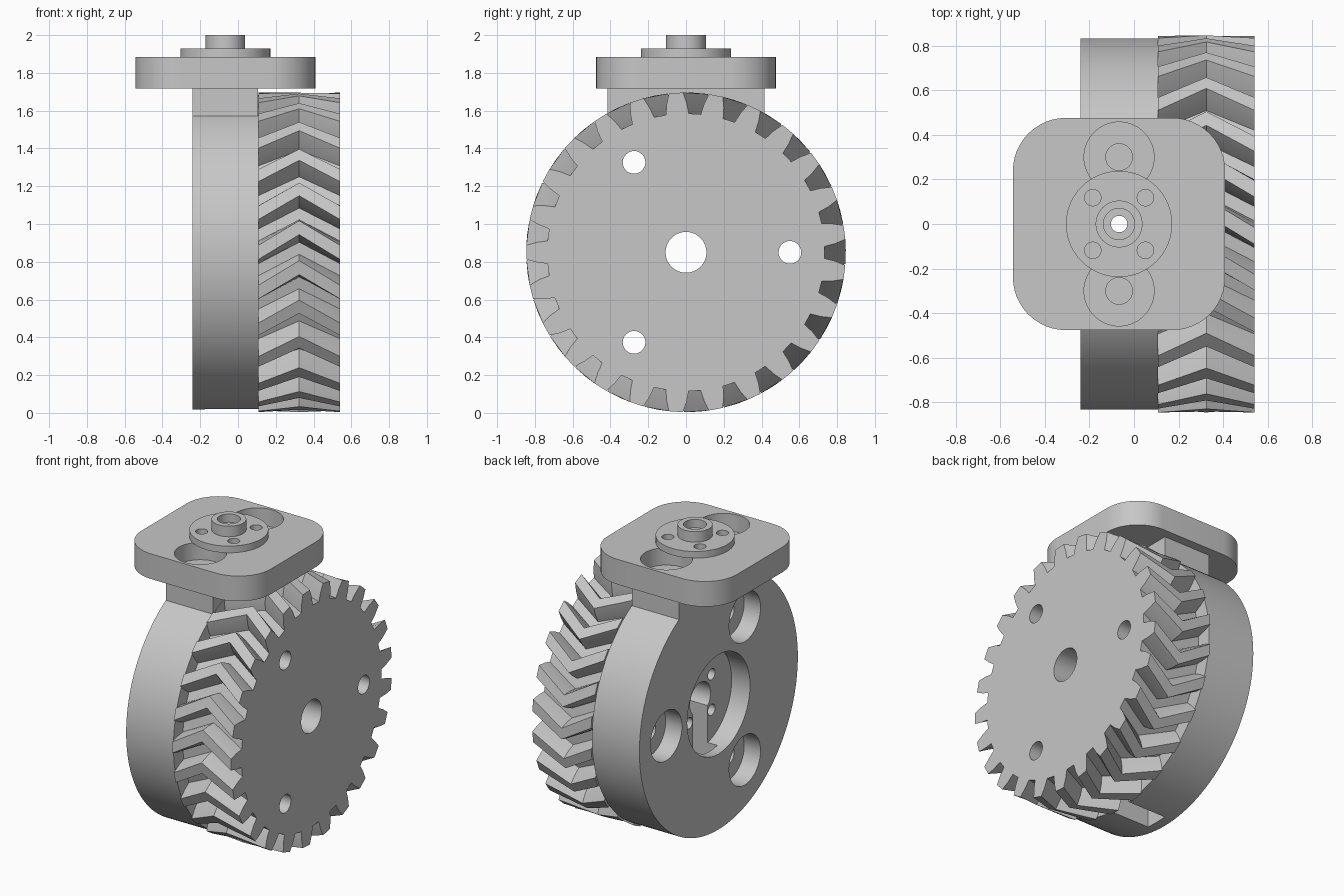
import bpy, bmesh
from math import sin, cos, pi

if "Cube" in bpy.data.objects:
    bpy.data.objects.remove(bpy.data.objects["Cube"], do_unlink=True)

grey = bpy.data.materials.new("plain grey")
grey.use_nodes = True
grey.diffuse_color = (0.57, 0.57, 0.57, 1)
grey.node_tree.nodes["Principled BSDF"].inputs["Base Color"].default_value = (0.57, 0.57, 0.57, 1)

AXLE_Z = 0.85      # height of the wheel axis
PX = -0.067        # x of the vertical mount axis
HOLE_RING = 0.55   # radius of the three-hole pattern


def finish(ob, name):
    ob.name = name
    ob.data.materials.clear()
    ob.data.materials.append(grey)
    return ob


def cyl_x(name, r, x0, x1, y=0, z=AXLE_Z, n=64):
    bpy.ops.mesh.primitive_cylinder_add(vertices=n, radius=r, depth=x1 - x0,
                                        location=((x0 + x1) / 2, y, z), rotation=(0, pi / 2, 0))
    return finish(bpy.context.object, name)


def cyl_z(name, r, z0, z1, x=PX, y=0, n=64):
    bpy.ops.mesh.primitive_cylinder_add(vertices=n, radius=r, depth=z1 - z0,
                                        location=(x, y, (z0 + z1) / 2))
    return finish(bpy.context.object, name)


def box(name, x0, x1, half_y, z0, z1):
    bpy.ops.mesh.primitive_cube_add(size=1, location=((x0 + x1) / 2, 0, (z0 + z1) / 2))
    ob = bpy.context.object
    ob.scale = (x1 - x0, 2 * half_y, z1 - z0)
    bpy.ops.object.transform_apply(location=False, rotation=False, scale=True)
    return finish(ob, name)


def loft(name, rings):
    """Solid through equal-length rings of points, capped at both ends."""
    bm = bmesh.new()
    loops = [[bm.verts.new(p) for p in ring] for ring in rings]
    n = len(loops[0])
    for a, b in zip(loops, loops[1:]):
        for i in range(n):
            j = (i + 1) % n
            bm.faces.new((a[i], a[j], b[j], b[i]))
    bm.faces.new(loops[0][::-1])
    bm.faces.new(loops[-1])
    bmesh.ops.recalc_face_normals(bm, faces=bm.faces)
    me = bpy.data.meshes.new(name)
    bm.to_mesh(me)
    bm.free()
    ob = bpy.data.objects.new(name, me)
    bpy.context.collection.objects.link(ob)
    return finish(ob, name)


def cut(ob, cutters):
    """Subtract the cutters, apply and remove them."""
    bpy.ops.object.select_all(action='DESELECT')
    ob.select_set(True)
    bpy.context.view_layer.objects.active = ob
    for c in cutters:
        c.hide_render = True
        m = ob.modifiers.new("cut", 'BOOLEAN')
        m.operation, m.solver, m.object = 'DIFFERENCE', 'EXACT', c
        bpy.ops.object.modifier_apply(modifier=m.name)
        bpy.data.objects.remove(c, do_unlink=True)


def ring_spots():
    return [(HOLE_RING * cos(a), AXLE_Z + HOLE_RING * sin(a)) for a in (0, 2 * pi / 3, 4 * pi / 3)]


# Herringbone gear: tapered tooth gaps, middle ring turned against the ends
TEETH, TIP, MID, ROOT, TWIST = 25, 0.846, 0.79, 0.735, -0.155
gap = [(TIP, -0.069), (MID, -0.046), (ROOT, -0.032), (ROOT, 0.032), (MID, 0.046), (TIP, 0.069)]


def gear_ring(x, twist):
    return [(x, r * cos(a), AXLE_Z + r * sin(a))
            for t in range(TEETH) for r, w in gap
            for a in [2 * pi * t / TEETH + w / r + twist]]


gear = loft("herringbone_gear", [gear_ring(0.108, 0), gear_ring(0.324, TWIST), gear_ring(0.54, 0)])
cut(gear, [cyl_x("c", 0.108, 0, 0.7)] +
    [cyl_x("c", 0.06, 0, 0.7, y, z, 32) for y, z in ring_spots()])

# Wheel body: recess, axle bore, counterbored holes, horn screw holes
body = cyl_x("wheel_body", 0.832, -0.24, 0.108, n=128)
cutters = [cyl_x("c", 0.33, -0.4, -0.105), cyl_x("c", 0.108, -0.3, 0.3)]
for y, z in ring_spots():
    cutters += [cyl_x("c", 0.165, -0.4, -0.12, y, z), cyl_x("c", 0.06, -0.3, 0.3, y, z, 32)]
for sy in (-1, 1):
    for sz in (-1, 1):
        cutters.append(cyl_x("c", 0.037, -0.3, 0.03, sy * 0.118, AXLE_Z + sz * 0.118, 24))
# Vertical bore above the axle and the wide slot below it
cutters += [cyl_z("c", 0.037, AXLE_Z, 2.2, n=32), box("c", -0.175, 0.2, 0.078, -0.2, AXLE_Z - 0.05)]
cut(body, cutters)

# Neck joining the wheel body and the mounting plate
neck = box("neck", -0.24, 0.105, 0.415, 1.56, 1.72)
cut(neck, [cyl_z("c", 0.037, 1, 2.2, n=32)] +
    [cyl_z("c", 0.06, 1.67, 2.2, y=s * 0.3, n=32) for s in (-1, 1)])

# Rounded mounting plate with two counterbored screw holes
CORNER, FLAT, STEPS = 0.238, 0.238, 12


def plate_ring(z):
    pts = []
    for q, (sx, sy) in enumerate([(1, 1), (-1, 1), (-1, -1), (1, -1)]):
        for i in range(STEPS + 1):
            a = (q + i / STEPS) * pi / 2
            pts.append((PX + sx * FLAT + CORNER * cos(a), sy * FLAT + CORNER * sin(a), z))
    return pts


plate = loft("mounting_plate", [plate_ring(1.718), plate_ring(1.885)])
cutters = [cyl_z("c", 0.037, 1, 2.2, n=32)]
for s in (-1, 1):
    cutters += [cyl_z("c", 0.157, 1.77, 2.2, y=s * 0.3), cyl_z("c", 0.06, 1.5, 2.2, y=s * 0.3, n=32)]
cut(plate, cutters)

# Coupling flange with four screw holes
flange = cyl_z("coupling_flange", 0.238, 1.885, 1.93)
cut(flange, [cyl_z("c", 0.037, 1, 2.2, n=32)] +
    [cyl_z("c", 0.037, 1.8, 2.2, PX + sx * 0.118, sy * 0.118, 24) for sx in (-1, 1) for sy in (-1, 1)])

# Hub with a stepped bore
hub = cyl_z("hub", 0.105, 1.93, 2.0)
cut(hub, [cyl_z("c", 0.037, 1, 2.2, n=32), cyl_z("c", 0.07, 1.945, 2.2, n=48)])

# Smooth curved walls, crisp edges
bpy.ops.object.select_all(action='DESELECT')
for ob in (gear, body, neck, plate, flange, hub):
    ob.select_set(True)
bpy.context.view_layer.objects.active = body
bpy.ops.object.shade_smooth_by_angle(angle=0.5)
